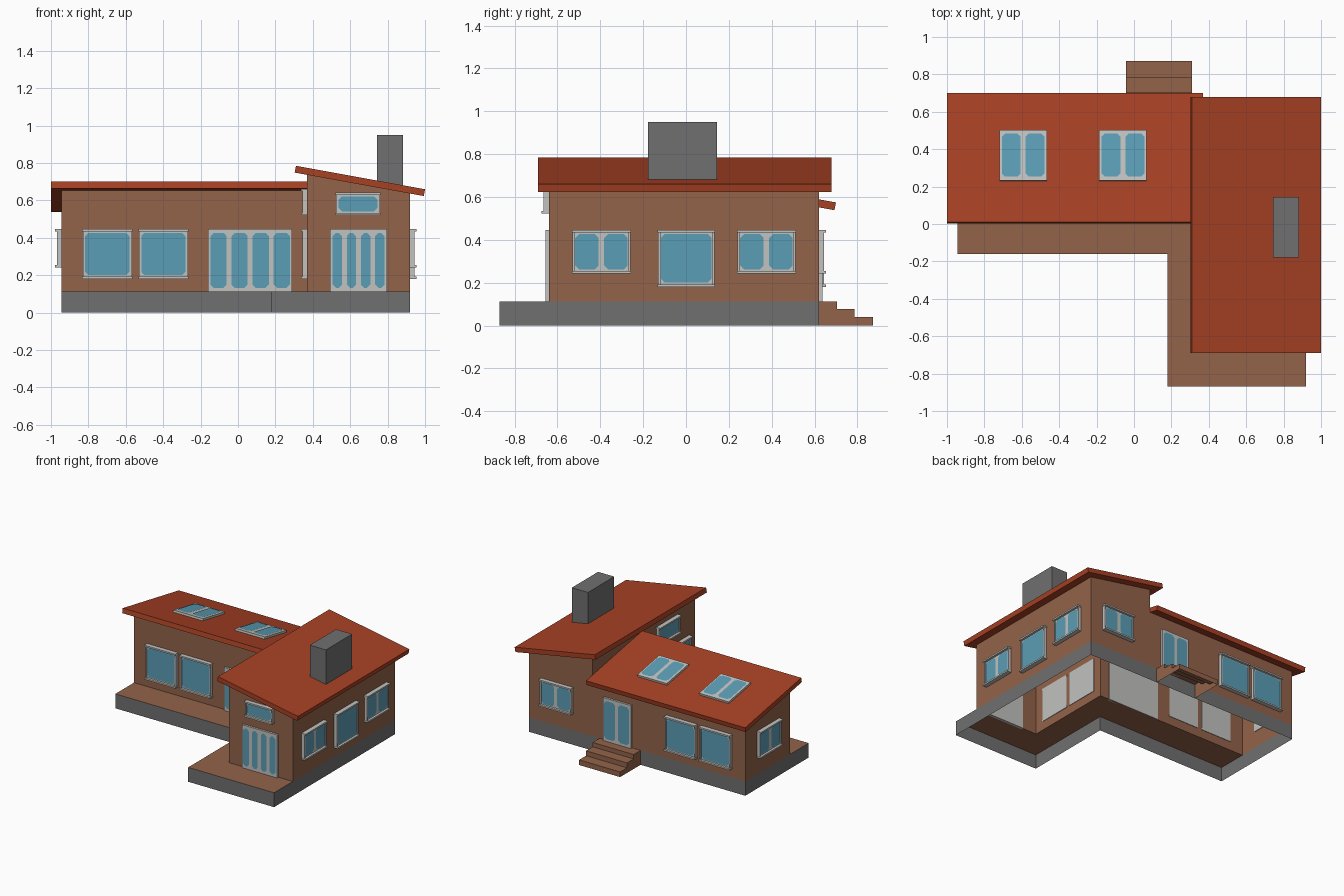
import bpy, bmesh, math
from mathutils import Vector

if "Cube" in bpy.data.objects:
    bpy.data.objects.remove(bpy.data.objects["Cube"])


def material(name, rgb):
    m = bpy.data.materials.new(name)
    m.diffuse_color = (*rgb, 1)
    m.use_nodes = True
    m.node_tree.nodes["Principled BSDF"].inputs["Base Color"].default_value = m.diffuse_color
    return m


BROWN = material("brown_render", (0.29, 0.125, 0.068))
ROOF = material("red_roof", (0.39, 0.053, 0.018))
GREY = material("grey_stone", (0.162, 0.162, 0.162))
FRAME = material("pale_frame", (0.54, 0.54, 0.53))
GLASS = material("blue_glass", (0.105, 0.34, 0.46))


def mesh_object(name, faces, mats, indices=None):
    """Build an object from a list of faces, each a list of points."""
    bm = bmesh.new()
    for i, pts in enumerate(faces):
        f = bm.faces.new([bm.verts.new(p) for p in pts])
        f.material_index = indices[i] if indices else 0
    bmesh.ops.remove_doubles(bm, verts=bm.verts, dist=1e-5)
    me = bpy.data.meshes.new(name)
    bm.to_mesh(me)
    bm.free()
    for m in mats:
        me.materials.append(m)
    ob = bpy.data.objects.new(name, me)
    bpy.context.collection.objects.link(ob)
    return ob


def box_faces(x0, x1, y0, y1, z0, z1):
    c = [(x, y, z) for z in (z0, z1) for y in (y0, y1) for x in (x0, x1)]
    quads = ((0, 2, 3, 1), (4, 5, 7, 6), (0, 1, 5, 4), (1, 3, 7, 5), (3, 2, 6, 7), (2, 0, 4, 6))
    return [[c[i] for i in q] for q in quads]


# Roof planes: both fall 10 degrees
SLOPE = math.tan(math.radians(10.3))
THICK = 0.036


def roof_left(x, y):
    return 0.70 - SLOPE * (y - 0.01)


def roof_right(x, y):
    return 0.785 - SLOPE * (x - 0.31)


BASE = 0.112
plinth = [(-.945, -.16), (.18, -.16), (.18, -.87), (.92, -.87), (.92, .62), (-.945, .62)]

# Plinth skirt, open below
mesh_object("plinth", [[(*p, 0), (*q, 0), (*q, BASE), (*p, BASE)]
                       for p, q in zip(plinth, plinth[1:] + plinth[:1])], [GREY])

# Terrace strip between plinth edge and walls
inner = [(-.945, .07), (.37, .07), (.37, -.64), (.92, -.64)]
mesh_object("terrace", [[(*p, BASE) for p in (plinth[i], plinth[i + 1], inner[i + 1], inner[i])]
                        for i in range(3)], [BROWN])


# Walls rising into the roof undersides
def wall(p, q, top, bottom=None):
    def z(pt):
        return top(*pt) - THICK + 0.005

    def b(pt):
        return bottom(*pt) - THICK if bottom else BASE
    return [(*p, b(p)), (*q, b(q)), (*q, z(q)), (*p, z(p))]


L, R = roof_left, roof_right
walls = [wall((-.945, .07), (.37, .07), L), wall((.37, .07), (.37, -.64), R),
         wall((.37, -.64), (.92, -.64), R), wall((.92, -.64), (.92, .62), R),
         wall((.92, .62), (.37, .62), R), wall((.37, .62), (-.945, .62), L),
         wall((-.945, .62), (-.945, .07), L), wall((.37, .62), (.37, .07), R, L)]
mesh_object("walls", walls, [BROWN])


# Roof slabs: box sheared on to the plane, ends square to the slope
def slab(name, x0, x1, y0, y1, top, shift):
    faces = []
    for f in box_faces(x0, x1, y0, y1, 0, 1):
        faces.append([(x - shift[0] * (1 - k), y - shift[1] * (1 - k), top(x, y) - THICK * (1 - k))
                      for x, y, k in f])
    mesh_object(name, faces, [ROOF])


slab("left_roof", -1, .37, .01, .70, roof_left, (0, .007))
slab("right_roof", .31, 1, -.69, .68, roof_right, (.007, 0))

# Chimney
mesh_object("chimney", box_faces(.743, .882, -.178, .145, .66, .95), [GREY])

# Back steps: stepped profile, open below
prof = [(.62, BASE), (.705, BASE), (.705, .078), (.787, .078), (.787, .04), (.872, .04), (.872, 0)]
X0, X1 = -.043, .31
steps = [[(X1, *a), (X0, *a), (X0, *b), (X1, *b)] for a, b in zip(prof, prof[1:])]
for x in (X0, X1):
    loop = [(x, *p) for p in prof + [(.62, 0)]]
    steps.append(loop if x == X0 else loop[::-1])
mesh_object("back_steps", steps, [BROWN])


# Windows: frame plate, chamfered panes, optional head and sill
def window(name, origin, u, v, u0, u1, v0, v1, panes, trims=True, depth=.016):
    o, u, v = Vector(origin), Vector(u), Vector(v)
    n = u.cross(v)
    faces = box_faces(u0, u1, v0, v1, -.004, depth)
    if trims:
        for a in (v0, v1 - .012):
            faces += box_faces(u0 - .003, u1 + .003, a, a + .012, -.004, .034)
        for a in (u0, u1 - .01):
            faces += box_faces(a, a + .01, v0, v1, 0, .024)
    index = [0] * len(faces)
    side, rim, gap, c = .013, .02, .026, .018
    w = (u1 - u0 - 2 * side - gap * (panes - 1)) / panes
    for i in range(panes):
        a = u0 + side + i * (w + gap)
        b, s, t = a + w, v0 + rim, v1 - rim
        k = depth + .003
        faces.append([(a + c, s, k), (b - c, s, k), (b, s + c, k), (b, t - c, k),
                      (b - c, t, k), (a + c, t, k), (a, t - c, k), (a, s + c, k)])
        index.append(1)
    world = [[o + u * p[0] + v * p[1] + n * p[2] for p in f] for f in faces]
    mesh_object(name, world, [FRAME, GLASS], index)


UP = (0, 0, 1)
FRONT, RIGHT, BACK, LEFT = (1, 0, 0), (0, 1, 0), (-1, 0, 0), (0, -1, 0)

# Front and back pairs on the left wing
for i, a in enumerate((-.83, -.53)):
    window(f"front_window_{i}", (0, .07, 0), FRONT, UP, a, a + .262, .18, .447, 1)
    window(f"back_window_{i}", (0, .62, 0), BACK, UP, -a - .262, -a, .18, .447, 1)
    # pair on the inner side of the right wing
    b = -.27 + i * .30
    window(f"inner_window_{i}", (.37, 0, 0), LEFT, UP, .285 + b - .013, .285 + b + .25, .18, .447, 1)

# Doors
window("terrace_door", (0, .07, 0), FRONT, UP, -.16, .29, BASE, .447, 4, False)
window("front_door", (0, -.64, 0), FRONT, UP, .493, .796, BASE, .447, 4, False)
window("back_door", (0, .62, 0), BACK, UP, -.27, -.03, BASE, .447, 2, False)

# High windows
window("front_high_window", (0, -.64, 0), FRONT, UP, .525, .758, .522, .642, 1)
window("inner_high_window", (.37, 0, 0), LEFT, UP, .165, .425, .522, .662, 1)

# Side windows
for i, a in enumerate((-.53, .24)):
    window(f"right_window_{i}", (.92, 0, 0), RIGHT, UP, a, a + .27, .242, .447, 2)
window("right_middle_window", (.92, 0, 0), RIGHT, UP, -.13, .132, .18, .447, 1)
window("left_window", (-.945, 0, 0), LEFT, UP, -.475, -.205, .242, .447, 2)
window("back_wing_window", (0, .62, 0), BACK, UP, -.81, -.54, .242, .447, 2)

# Skylights lying on the left roof
along = Vector((0, 1, -SLOPE)).normalized()
for i, a in enumerate((-.72, -.187)):
    window(f"skylight_{i}", (0, .23, roof_left(0, .23)), FRONT, along, a, a + .255, 0, .275, 2, False)
